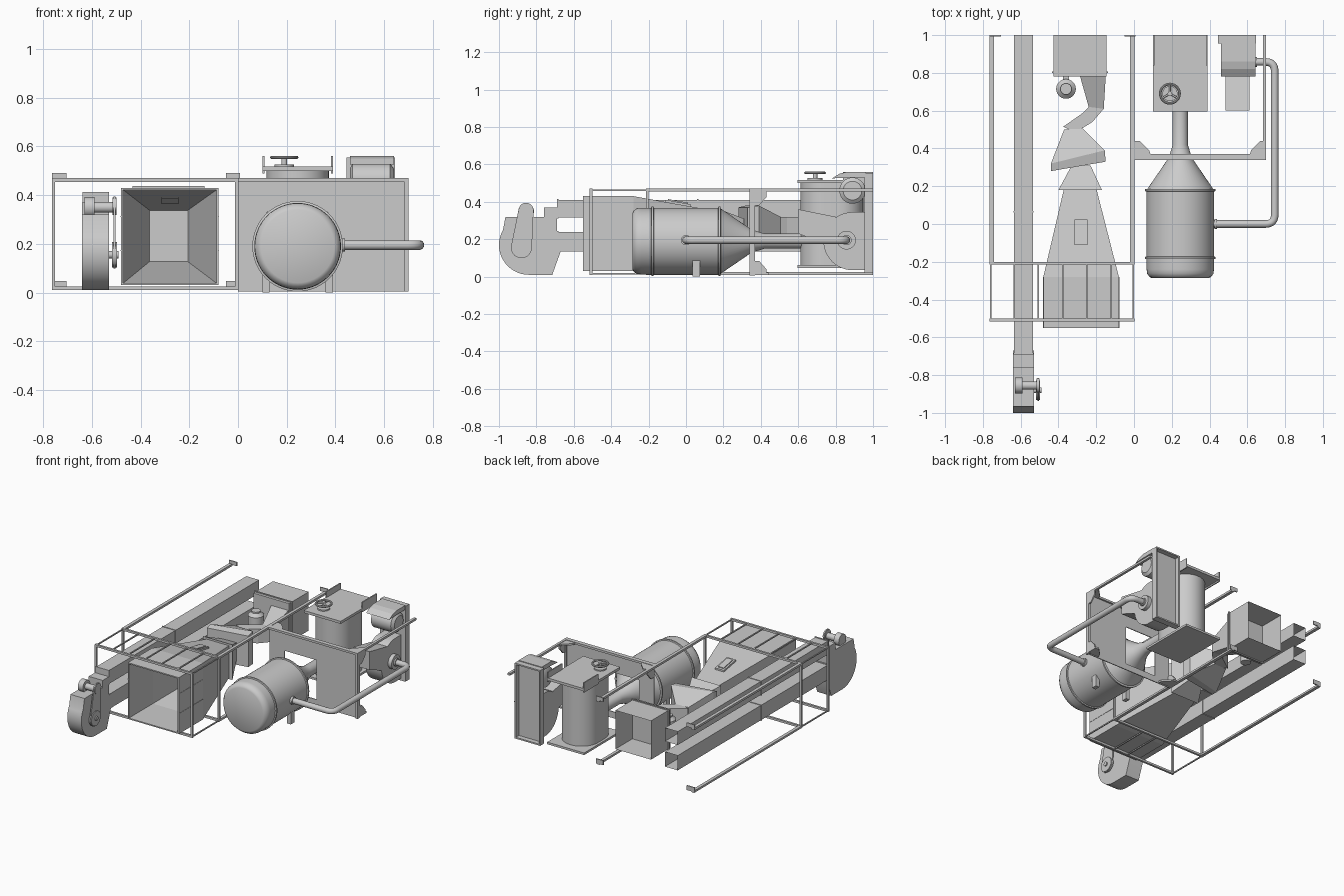
import bpy, bmesh, math
from mathutils import Vector

if "Cube" in bpy.data.objects:
    bpy.data.objects.remove(bpy.data.objects["Cube"])

def mesh(name, verts, faces):
    me = bpy.data.meshes.new(name)
    me.from_pydata(verts, [], faces)
    bm = bmesh.new()
    bm.from_mesh(me)
    bmesh.ops.recalc_face_normals(bm, faces=bm.faces)
    bm.to_mesh(me)
    bm.free()
    ob = bpy.data.objects.new(name, me)
    bpy.context.collection.objects.link(ob)
    return ob

def smooth(ob):
    bpy.ops.object.select_all(action='DESELECT')
    bpy.context.view_layer.objects.active = ob
    ob.select_set(True)
    bpy.ops.object.shade_smooth_by_angle(angle=math.radians(35))

def box(name, x0, x1, y0, y1, z0, z1):
    return duct(name, [(x0, y0, x1, y0, z0, z1), (x0, y1, x1, y1, z0, z1)], True, True)

def duct(name, secs, cap0=False, cap1=False):
    """Rectangular duct: sections are plan points left/right plus low and high z."""
    v, f = [], []
    for xl, yl, xr, yr, zl, zh in secs:
        v += [(xl, yl, zl), (xr, yr, zl), (xr, yr, zh), (xl, yl, zh)]
    for i in range(len(secs) - 1):
        for j in range(4):
            k = (j + 1) % 4
            f.append((4*i+j, 4*i+k, 4*i+4+k, 4*i+4+j))
    n = len(v) - 4
    if cap0: f.append((0, 1, 2, 3))
    if cap1: f.append((n, n+1, n+2, n+3))
    return mesh(name, v, f)

def prism(name, pts, axis, a, b):
    """Extrude a 2D outline along an axis (0 x, 1 y, 2 z)."""
    def p(q, d):
        c = list(q)
        c.insert(axis, d)
        return tuple(c)
    n = len(pts)
    v = [p(q, a) for q in pts] + [p(q, b) for q in pts]
    f = [tuple(range(n)), tuple(range(n, 2*n))]
    f += [(i, (i+1) % n, n+(i+1) % n, n+i) for i in range(n)]
    return mesh(name, v, f)

def arc(cx, cy, r, a0, a1, n):
    return [(cx + r*math.cos(math.radians(a0+(a1-a0)*i/n)),
             cy + r*math.sin(math.radians(a0+(a1-a0)*i/n))) for i in range(n+1)]

def lathe(name, prof, axis, c1, c2, n=40):
    """Revolve (distance, radius) profile about an axis line."""
    v, f = [], []
    for d, r in prof:
        for p in arc(c1, c2, r, 0, 360, n)[:-1]:
            c = list(p)
            c.insert(axis, d)
            v.append(tuple(c))
    for i in range(len(prof)-1):
        f += [(i*n+j, i*n+(j+1) % n, (i+1)*n+(j+1) % n, (i+1)*n+j) for j in range(n)]
    f += [tuple(range(n)), tuple(range(len(v)-n, len(v)))]
    ob = mesh(name, v, f)
    smooth(ob)
    return ob

def cyl(name, axis, a, b, c1, c2, r, n=32):
    return lathe(name, [(a, r), (b, r)], axis, c1, c2, n)

def pipe(name, pts, r, bend):
    """Round pipe through points with rounded corners."""
    P = [Vector(p) for p in pts]
    path = [P[0]]
    for a, b, c in zip(P, P[1:], P[2:]):
        s, e = b + (a-b).normalized()*bend, b + (c-b).normalized()*bend
        path += [s*(1-t)**2 + b*2*t*(1-t) + e*t*t for t in [i/8 for i in range(9)]]
    path.append(P[-1])
    cu = bpy.data.curves.new(name, 'CURVE')
    cu.dimensions = '3D'
    cu.bevel_depth, cu.bevel_resolution, cu.use_fill_caps = r, 5, True
    sp = cu.splines.new('POLY')
    sp.points.add(len(path)-1)
    for q, p in zip(sp.points, path):
        q.co = (*p, 1)
    ob = bpy.data.objects.new(name, cu)
    bpy.context.collection.objects.link(ob)

# left frame: long rails with end plates, front cage
for x0, x1, px0, px1 in ((-.765, -.742, -.765, -.705), (-.02, .002, -.05, .008)):
    for z0, z1, pz0, pz1 in ((.455, .47, .465, .492), (.01, .024, .015, .047)):
        box("frame_rail", x0, x1, -.21, 1, z0, z1)
        box("rail_end_plate", px0, px1, .992, 1, pz0, pz1)
for y in (-.515, -.215):
    for z in (.455, .01):
        box("frame_crossbar", -.765, .002, y, y+.015, z, z+.015)
    for x in (-.765, -.012):
        box("frame_post", x, x+.014, y, y+.014, .01, .47)
for x in (-.762, -.638, -.512, -.382, -.255, -.125, -.008):
    box("cage_top_bar", x, x+.008, -.51, -.21, .458, .466)
for x in (-.762, -.375, -.26, -.008):
    box("cage_bottom_bar", x, x+.008, -.51, -.21, .012, .02)

# twin side ducts with flanges
for nm, z0, z1, y0 in (("upper_duct", .315, .41, -.69), ("lower_duct", .135, .24, -.67)):
    duct(nm, [(-.635, y0, -.535, y0, z0, z1), (-.635, 1, -.535, 1, z0, z1)])
    for y in (-.69, .06):
        box("duct_flange", -.639, -.531, y, y+.008, z0-.004, z1+.004)

# left blower with motor and belt drive
case = ([(-.715, .01), (-.67, .135), (-.67, .24), (-.69, .24), (-.69, .37), (-.76, .37),
         (-.76, .32), (-.965, .32)] + arc(-.84, .17, .16, 150, 270, 16))
smooth(prism("blower_casing", case, 0, -.64, -.53))
cyl("blower_motor", 0, -.63, -.59, -.855, .35, .042)
cyl("motor_shaft", 0, -.59, -.50, -.855, .35, .022)
cyl("motor_pulley", 0, -.516, -.500, -.855, .355, .036)
cyl("fan_pulley", 0, -.518, -.498, -.88, .155, .052)
cyl("fan_shaft", 0, -.64, -.49, -.88, .155, .015)
smooth(prism("drive_belt", arc(-.88, .155, .056, 173, 353, 16) + arc(-.855, .355, .04, -7, 173, 12),
             0, -.512, -.504))

# large intake hood and its taper
hood = duct("intake_hood", [(-.48, -.55, -.08, -.55, .03, .43), (-.48, -.28, -.08, -.28, .03, .43),
                            (-.37, .19, -.20, .19, .12, .345)])
sol = hood.modifiers.new("wall", 'SOLIDIFY')
sol.thickness, sol.offset = .012, -1
for x in (-.482, -.082):
    for z in (.17, .31):
        box("hood_side_seam", x, x+.004, -.55, -.28, z, z+.005)
win = box("hood_window", -.315, -.245, -.11, .025, -.012, .012)
for v in win.data.vertices:
    v.co.z += .43 - (v.co.y + .28) * .181
win2 = box("hood_window_pane", -.303, -.257, -.095, .01, -.012, .018)
for v in win2.data.vertices:
    v.co.z += .43 - (v.co.y + .28) * .181

# narrowing transitions, elbow and rear box
duct("collar_cone", [(-.40, .18, -.17, .18, .11, .36), (-.33, .31, -.23, .31, .18, .31)], True)
duct("angled_hopper", [(-.44, .28, -.15, .33, .15, .37), (-.44, .32, -.155, .39, .15, .38),
                       (-.37, .50, -.27, .505, .22, .32)], True, True)
duct("elbow_duct", [(-.375, .515, -.31, .485, .22, .32), (-.275, .585, -.22, .54, .22, .32),
                    (-.24, .62, -.16, .61, .22, .32), (-.285, .78, -.15, .78, .18, .38)], True, True)
rear = duct("rear_box", [(-.425, .78, -.145, .78, .155, .43), (-.425, 1, -.145, 1, .155, .43)], True)
box("rear_box_flange", -.433, -.137, .80, .808, .148, .437)
lathe("valve_drum", [(.17, .035), (.26, .035), (.26, .052), (.32, .052), (.34, .03), (.35, .03)], 2, -.36, .715)
box("valve_bracket", -.375, -.345, .74, .79, .25, .30)

# cylindrical tank with cone and neck
lathe("tank", [(-.287, .15), (-.28, .163), (-.262, .176), (-.24, .178), (-.186, .178), (-.184, .186),
               (-.174, .186), (-.172, .178), (.172, .178), (.174, .186), (.184, .186), (.186, .174),
               (.35, .062), (.42, .04), (.62, .04)], 1, .245, .19, 56)
for x in (.10, .36):
    box("tank_foot", x, x+.03, .035, .075, 0, .10)
pipe("return_pipe", [(.40, 0, .195), (.745, 0, .195), (.745, .858, .195), (.60, .858, .195)], .02, .05)
for p in (.425, .635):
    cyl("pipe_collar", 0, p, p+.015, 0 if p < .5 else .858, .195, .027)

# bulkhead panel with opening, lips, gussets and side rail
for x0, x1, z0, z1 in ((0, .12, .005, .465), (.37, .695, .005, .465), (.12, .37, .33, .465), (.12, .37, .005, .05)):
    box("bulkhead_panel", x0, x1, .352, .358, z0, z1)
box("bulkhead_top_lip", 0, .70, .34, .37, .455, .47)
box("bulkhead_side_lip", .685, .70, .34, .37, .005, .455)
box("side_rail", .682, .70, .34, 1, .455, .47)
for z in (.455, .01):
    for s, x in ((1, 0), (-1, .70)):
        prism("corner_gusset_plate", [(x, .36), (x + s*.09, .36), (x + s*.08, .39), (x + s*.03, .44), (x, .44)], 2, z, z+.012)
        t = -1 if z > .2 else 1
        prism("corner_gusset_web", [(.36, z), (.43, z), (.43, z + t*.03), (.39, z + t*.075), (.36, z + t*.075)],
              0, x, x + s*.01)

# filter column between two plates, with handwheel
smooth(prism("filter_column", arc(.245, .82, .128, 0, 180, 20) + arc(.245, .74, .128, 180, 360, 20), 2, .05, .50))
box("column_base_plate", .10, .39, .595, 1, .047, .062)
box("column_top_plate", .10, .39, .595, 1, .50, .518)
for x in (.10, .382):
    box("top_plate_flange", x, x+.008, .84, 1, .49, .56)
cyl("wheel_stem", 2, .51, .56, .19, .69, .012)
cyl("wheel_base", 2, .51, .527, .19, .69, .04)
bpy.ops.mesh.primitive_torus_add(major_radius=.051, minor_radius=.007, major_segments=36,
                                 minor_segments=10, location=(.19, .69, .555))
bpy.context.object.name = "handwheel_rim"
smooth(bpy.context.object)
for a in (90, 210, 330):
    r = math.radians(a)
    pipe("handwheel_spoke", [(.19, .69, .555), (.19+.05*math.cos(r), .69+.05*math.sin(r), .555)], .005, .01)

# right blower: rear tray, motor, scroll and outlet duct
box("rear_tray_back", .445, .645, .955, .965, .02, .555)
for x in (.445, .635):
    box("rear_tray_side", x, x+.01, .955, 1, .02, .555)
for z in (.02, .545):
    box("rear_tray_end", .445, .645, .955, 1, z, z+.01)
lathe("right_motor", [(.46, .05), (.47, .07), (.625, .07), (.64, .05)], 0, .89, .46)
prism("motor_hood", [(.78, .525), (.82, .55), (.86, .56), (.96, .56), (.96, .53), (.86, .53)], 0, .46, .642)
smooth(prism("scroll_casing", [(.955, .035)] + arc(.89, .19, .155, 270, 90, 24) + [(.955, .345)], 0, .485, .612))
duct("outlet_duct", [(.485, .60, .612, .60, .23, .36), (.485, .80, .612, .80, .15, .32)], True, True)
cyl("scroll_inlet", 0, .612, .64, .858, .195, .05)
